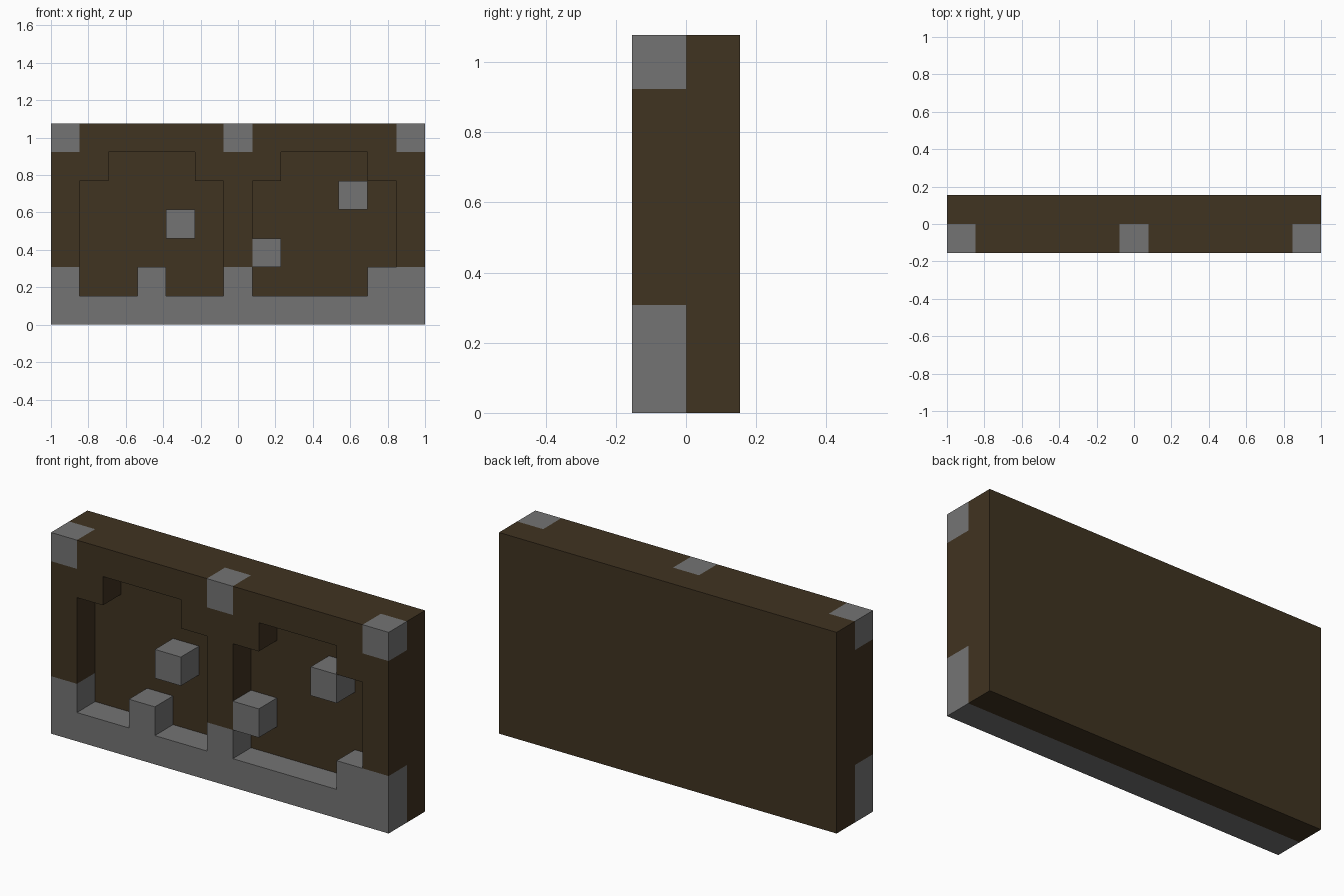
import bpy, bmesh, math
from mathutils import Vector

old = bpy.data.objects.get("Cube")
if old:
    bpy.data.objects.remove(old, do_unlink=True)

# Front layer, top row first: w wood frame, c cap stone, s stone base, k stud, . open
FRONT = [
    "cwwwwwcwwwwwc",
    "ww...www...ww",
    "w.....w...k.w",
    "w...k.w.....w",
    "w.....wk....w",
    "s..s..s....ss",
    "sssssssssssss",
]
COLS, ROWS = len(FRONT[0]), len(FRONT)
UNIT = 2 / COLS
DIRECTIONS = [Vector(d) for d in
              ((1, 0, 0), (-1, 0, 0), (0, 1, 0), (0, -1, 0), (0, 0, 1), (0, 0, -1))]


def material(name, color):
    mat = bpy.data.materials.new(name)
    mat.use_nodes = True
    mat.diffuse_color = (*color, 1)
    mat.node_tree.nodes["Principled BSDF"].inputs["Base Color"].default_value = (*color, 1)
    return mat


wood = material("dark wood", (0.051, 0.033, 0.015))
stone = material("grey stone", (0.175, 0.175, 0.175))


def cell(x, y, z):
    """Part letter at a grid cell, '.' where there is nothing."""
    if not (0 <= x < COLS and 0 <= z < ROWS and 0 <= y < 2):
        return "."
    return "b" if y == 1 else FRONT[ROWS - 1 - z][x]


def build_part(name, letter, mat):
    """Join all cells of one letter, keeping only the exposed faces."""
    bm = bmesh.new()
    for x in range(COLS):
        for y in range(2):
            for z in range(ROWS):
                if cell(x, y, z) != letter:
                    continue
                centre = Vector((x + 0.5 - COLS / 2, y - 0.5, z + 0.5))
                for d in DIRECTIONS:
                    if cell(x + int(d.x), y + int(d.y), z + int(d.z)) != ".":
                        continue
                    side = Vector((d.y, d.z, d.x))
                    up = d.cross(side)
                    corners = ((-1, -1), (1, -1), (1, 1), (-1, 1))
                    bm.faces.new([bm.verts.new((centre + (d + a * side + b * up) / 2) * UNIT)
                                  for a, b in corners])
    bmesh.ops.remove_doubles(bm, verts=bm.verts, dist=UNIT / 100)
    bmesh.ops.dissolve_limit(bm, angle_limit=math.radians(1),
                             verts=bm.verts, edges=bm.edges)
    mesh = bpy.data.meshes.new(name)
    bm.to_mesh(mesh)
    bm.free()
    mesh.materials.append(mat)
    obj = bpy.data.objects.new(name, mesh)
    bpy.context.collection.objects.link(obj)


build_part("back_panel", "b", wood)
build_part("arched_frame", "w", wood)
build_part("stone_base", "s", stone)
build_part("cap_stones", "c", stone)
build_part("wall_studs", "k", stone)
